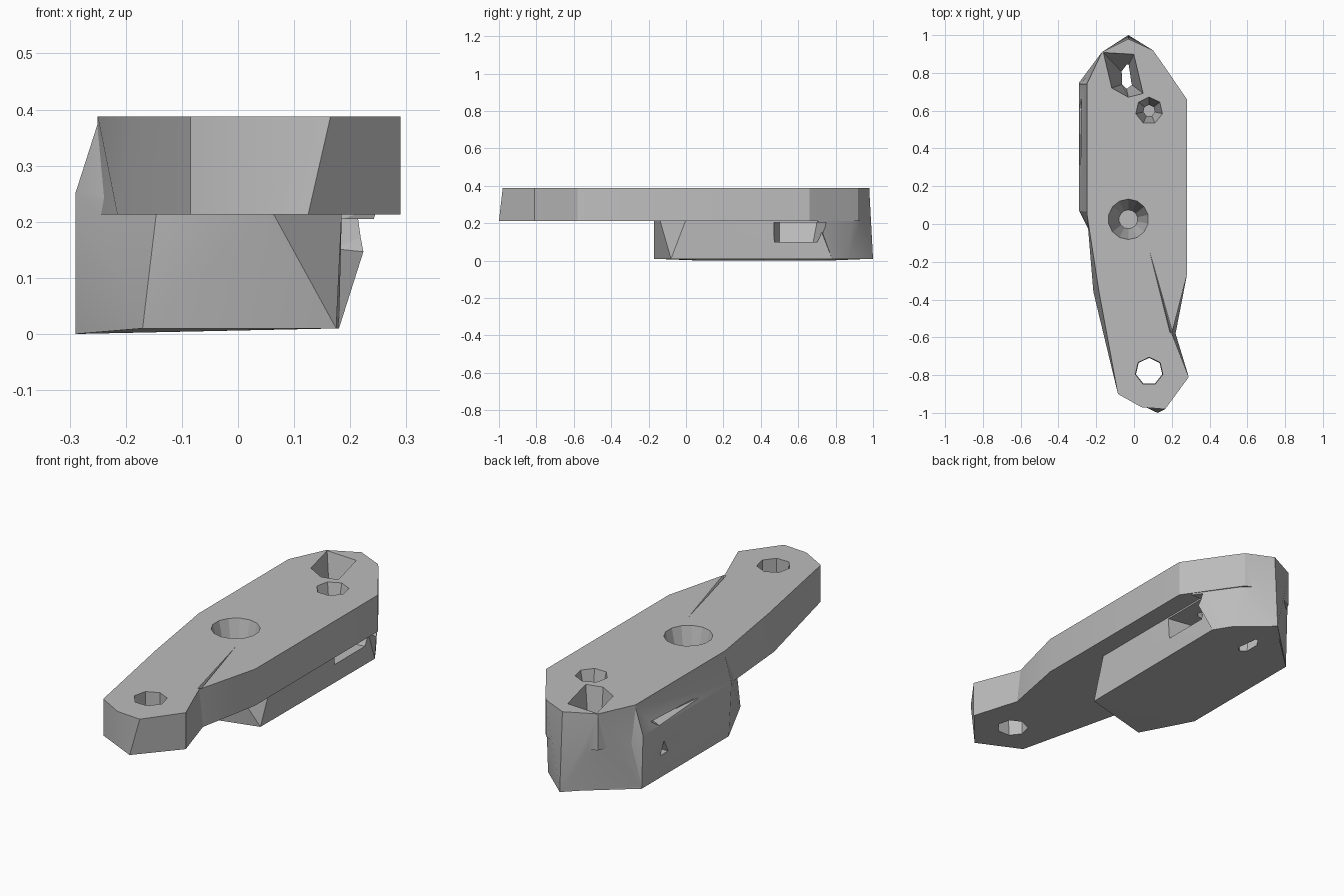
import bpy, bmesh
from math import radians
from mathutils import Vector, Matrix

if "Cube" in bpy.data.objects:
    bpy.data.objects.remove(bpy.data.objects["Cube"], do_unlink=True)

grey = bpy.data.materials.new("plain grey")
grey.use_nodes = True
grey.diffuse_color = (0.5, 0.5, 0.5, 1)
grey.node_tree.nodes["Principled BSDF"].inputs["Base Color"].default_value = grey.diffuse_color


def finish(name, bm):
    bmesh.ops.recalc_face_normals(bm, faces=bm.faces)
    mesh = bpy.data.meshes.new(name)
    bm.to_mesh(mesh)
    bm.free()
    mesh.materials.append(grey)
    obj = bpy.data.objects.new(name, mesh)
    bpy.context.scene.collection.objects.link(obj)
    return obj


def loft(name, top, bottom, z_top, z_bottom):
    """Solid between two outlines with equal point counts."""
    bm = bmesh.new()
    a = [bm.verts.new((x, y, z_top)) for x, y in top]
    b = [bm.verts.new((x, y, z_bottom)) for x, y in bottom]
    bm.faces.new(a)
    bm.faces.new(b)
    for i in range(len(a)):
        j = (i + 1) % len(a)
        bm.faces.new((a[i], a[j], b[j], b[i]))
    return finish(name, bm)


def hull(name, points):
    bm = bmesh.new()
    verts = [bm.verts.new(p) for p in points]
    res = bmesh.ops.convex_hull(bm, input=verts)
    bmesh.ops.delete(bm, geom=[v for v in res["geom_interior"] if isinstance(v, bmesh.types.BMVert)],
                     context='VERTS')
    bmesh.ops.dissolve_limit(bm, angle_limit=radians(1), verts=bm.verts, edges=bm.edges)
    return finish(name, bm)


def level(z, *xy):
    return [(x, y, z) for x, y in xy]


def combine(target, other, operation):
    """Apply a boolean and throw the helper away."""
    other.hide_render = True
    mod = target.modifiers.new("join", 'BOOLEAN')
    mod.operation, mod.solver, mod.object = operation, 'EXACT', other
    graph = bpy.context.evaluated_depsgraph_get()
    mesh = bpy.data.meshes.new_from_object(target.evaluated_get(graph))
    target.modifiers.clear()
    target.data = mesh
    bpy.data.objects.remove(other, do_unlink=True)


# Long upper arm with a waist near the front end
top = [(-0.03, 0.98), (0.1, 0.92), (0.15, 0.85), (0.28, 0.66), (0.28, -0.27), (0.2, -0.58),
       (0.29, -0.81), (0.165, -0.98), (0.04, -0.97), (-0.085, -0.9), (-0.185, -0.36),
       (-0.25, 0.06), (-0.25, 0.74), (-0.17, 0.91)]
bottom = list(top)
bottom[5] = (0.22, -0.58)
bottom[7:9] = [(0.125, -1.0), (0.03, -0.955)]
bottom[10] = (-0.215, -0.36)
arm = loft("bracket_arm", top, bottom, 0.388, 0.213)

# Lower block with a leaning outer wall
block = hull("lower_block",
             level(0.01, (0.175, -0.08), (-0.17, -0.17), (0.18, 0.78), (-0.03, 0.99)) +
             level(0.0, (-0.29, 0.09), (-0.29, 0.75)) +
             level(0.22, (0.185, 0.0), (0.06, -0.14), (-0.145, -0.17), (0.185, 0.78)) +
             level(0.25, (-0.29, 0.07), (-0.29, 0.74)) +
             level(0.375, (-0.25, 0.065), (-0.25, 0.74)))

# Rear wall that joins the block to the arm
rear = hull("rear_wall",
            level(0.38, (0.15, 0.85), (0.1, 0.92), (-0.03, 0.98), (-0.17, 0.91), (-0.25, 0.74)) +
            level(0.23, (0.25, 0.7)) +
            level(0.01, (0.18, 0.78), (0.13, 0.86), (-0.03, 1.0), (-0.29, 0.75)))
for part in (block, rear):
    combine(arm, part, 'UNION')


def drill(x, y, z_top, z_bottom, r_top, r_bottom, sides):
    bm = bmesh.new()
    bmesh.ops.create_cone(bm, cap_ends=True, segments=sides, radius1=r_bottom, radius2=r_top,
                          depth=z_top - z_bottom,
                          matrix=Matrix.Translation((x, y, (z_top + z_bottom) / 2)))
    combine(arm, finish("hole_cutter", bm), 'DIFFERENCE')


# Front through hole, centre socket, rear socket
drill(0.08, -0.78, 0.4, 0.15, 0.075, 0.07, 7)
drill(-0.03, 0.025, 0.4, 0.16, 0.11, 0.05, 14)
drill(0.08, 0.6, 0.4, 0.2, 0.075, 0.03, 7)

# Irregular funnel at the back, narrowing to a small outlet
funnel = loft("funnel_cutter",
              [(-0.165, 0.91), (0.0, 0.9), (0.05, 0.69), (-0.03, 0.67), (-0.12, 0.72)],
              [(-0.06, 0.8), (-0.03, 0.84), (-0.015, 0.74), (-0.04, 0.72), (-0.06, 0.74)],
              0.4, -0.02)
combine(arm, funnel, 'DIFFERENCE')

# Pocket in one side of the block
pocket = hull("pocket_cutter",
              level(0.1, (0.3, 0.45), (0.3, 0.72), (0.04, 0.5), (0.04, 0.68)) +
              level(0.205, (0.3, 0.45), (0.3, 0.77), (0.0, 0.5), (0.0, 0.7)))
combine(arm, pocket, 'DIFFERENCE')

# Small notch and wedge slit in the outer wall
notch = hull("notch_cutter", [(-0.32, 0.62, 0.1), (-0.32, 0.54, 0.1), (-0.32, 0.58, 0.18), (-0.2, 0.58, 0.12)])
slit = hull("slit_cutter", [(-0.3, 0.7, 0.3), (-0.3, 0.62, 0.25), (-0.3, 0.2, 0.27),
                            (-0.3, 0.2, 0.28), (-0.24, 0.6, 0.26)])
# Fine crease on the upper face
crease = hull("crease_cutter", [(0.06, -0.06, 0.39), (0.19, -0.58, 0.39), (0.205, -0.57, 0.39),
                                (0.195, -0.57, 0.375)])
for cutter in (notch, slit, crease):
    combine(arm, cutter, 'DIFFERENCE')

for o in bpy.context.selected_objects:
    o.select_set(False)
arm.select_set(True)
bpy.context.view_layer.objects.active = arm
bpy.ops.object.shade_smooth_by_angle(angle=radians(20))
